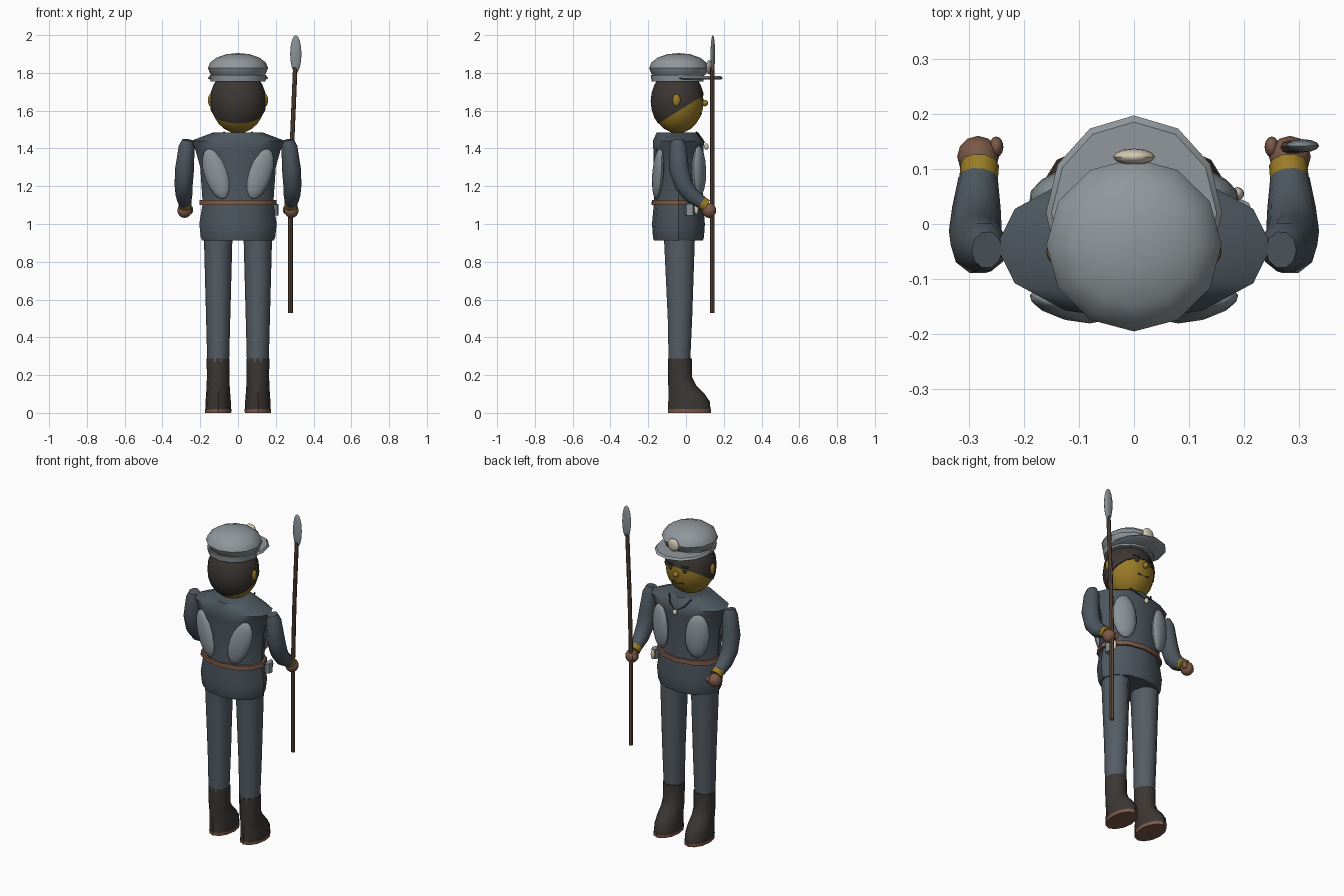
import bpy, bmesh, math
from mathutils import Vector, Euler, Matrix

if "Cube" in bpy.data.objects:
    bpy.data.objects.remove(bpy.data.objects["Cube"])


def mat(name, r, g, b):
    m = bpy.data.materials.new(name)
    m.diffuse_color = (r, g, b, 1)
    m.use_nodes = True
    m.node_tree.nodes["Principled BSDF"].inputs["Base Color"].default_value = m.diffuse_color
    return m


COAT = mat("slate_cloth", .075, .095, .115)
TROUSER = mat("trouser_cloth", .09, .11, .13)
HAT = mat("grey_felt", .28, .31, .33)
GOLD = mat("gold", .32, .2, .02)
DARK = mat("dark", .045, .038, .033)
BROWN = mat("brown", .2, .1, .065)
WOOD = mat("wood", .12, .075, .05)
CREAM = mat("cream", .65, .58, .46)
STEEL = mat("steel", .25, .29, .31)


def finish(name, bm, m):
    bmesh.ops.recalc_face_normals(bm, faces=bm.faces)
    me = bpy.data.meshes.new(name)
    bm.to_mesh(me)
    bm.free()
    me.materials.append(m)
    ob = bpy.data.objects.new(name, me)
    bpy.context.collection.objects.link(ob)
    return ob


def ball(name, loc, rad, m, rot=(0, 0, 0), seg=12, rings=8, cut=None):
    """Ellipsoid, optionally cut by a plane (point, normal), keeping the normal side."""
    bm = bmesh.new()
    mx = Matrix.LocRotScale(Vector(loc), Euler([math.radians(a) for a in rot]), Vector(rad))
    bmesh.ops.create_uvsphere(bm, u_segments=seg, v_segments=rings, radius=1, matrix=mx)
    if cut:
        r = bmesh.ops.bisect_plane(bm, geom=bm.verts[:] + bm.edges[:] + bm.faces[:],
                                   plane_co=cut[0], plane_no=cut[1], clear_inner=True)
        edges = [e for e in r["geom_cut"] if isinstance(e, bmesh.types.BMEdge)]
        bmesh.ops.holes_fill(bm, edges=edges)
    return finish(name, bm, m)


def loft(name, secs, m, n=12, follow=False):
    """Capped loft through sections (x, y, z, rx, ry); follow = rings turn with the path."""
    bm = bmesh.new()
    pts = [Vector(s[:3]) for s in secs]
    rows = []
    for i, s in enumerate(secs):
        u, v = Vector((1, 0, 0)), Vector((0, 1, 0))
        if follow:
            t = (pts[min(i + 1, len(pts) - 1)] - pts[max(i - 1, 0)]).normalized()
            v = t.cross(u).normalized()
            u = v.cross(t)
        rows.append([bm.verts.new(pts[i] + u * s[3] * math.cos(a) + v * s[4] * math.sin(a))
                     for a in [2 * math.pi * k / n for k in range(n)]])
    for a, b in zip(rows, rows[1:]):
        for k in range(n):
            bm.faces.new((a[k], a[(k + 1) % n], b[(k + 1) % n], b[k]))
    bm.faces.new(rows[0])
    bm.faces.new(rows[-1])
    return finish(name, bm, m)


def rod(name, pts, r, m, n=8):
    return loft(name, [(*p, r, r) for p in pts], m, n, True)


# Coat and belt
loft("coat", [(0, -.04, .912, .19, .13), (0, -.04, .93, .197, .135), (0, -.04, 1.0, .205, .14),
              (0, -.04, 1.11, .187, .13), (0, -.04, 1.3, .2, .13), (0, -.04, 1.39, .225, .133),
              (0, -.04, 1.44, .25, .135), (0, -.045, 1.485, .13, .11)], COAT)
loft("belt", [(0, -.04, 1.1, .205, .142), (0, -.04, 1.127, .203, .141)], BROWN)

# Head, hair and face
C = (0, -.045, 1.65)
ball("head", C, (.144, .138, .17), GOLD, seg=16, rings=12)
ball("hair", C, (.15, .142, .173), DARK, seg=16, rings=12,
     cut=((0, -.15, 1.53), (0, -.53, .85)))
ball("nose", (0, .1, 1.64), (.017, .017, .017), GOLD)
rod("mouth", [(-.035, .079, 1.585), (0, .086, 1.578), (.035, .079, 1.585)], .005, DARK, 6)

# Cap with peak and badge
loft("cap_band", [(0, -.045, 1.755, .145, .137), (0, -.045, 1.79, .15, .142)], HAT)
ball("cap_crown", (0, -.038, 1.825), (.159, .157, .08), HAT)
loft("cap_peak", [(0, .02, 1.765, .15, .165), (0, .02, 1.772, .16, .177),
                  (0, .02, 1.783, .15, .165)], HAT)
ball("cap_badge", (0, .122, 1.83), (.038, .015, .038), CREAM)

# Necklace with pendant
rod("necklace", [(-.075, .055, 1.487), (-.05, .085, 1.45), (0, .107, 1.42),
                 (.05, .085, 1.45), (.075, .055, 1.487)], .005, DARK, 6)
ball("pendant", (0, .108, 1.41), (.014, .012, .017), CREAM)

# Canteen on the belt
loft("canteen", [(.195, .02, 1.045, .02, .025), (.195, .02, 1.105, .02, .025)], STEEL, 8)
ball("canteen_cap", (.188, .055, 1.08), (.012, .012, .03), CREAM)

# Paired parts
for s, side in ((-1, "left"), (1, "right")):
    ball("ear_" + side, (s * .145, -.05, 1.655), (.014, .021, .033), GOLD)
    ball("eye_" + side, (s * .048, .081, 1.665), (.013, .01, .013), DARK)
    rod("eyebrow_" + side, [(s * .03, .088, 1.69), (s * .07, .077, 1.692)], .005, DARK, 6)

    # Front and back padded panels
    ball("chest_panel_" + side, (s * .125, .068, 1.28), (.07, .032, .135), STEEL,
         (0, s * 3, s * -22))
    ball("back_panel_" + side, (s * .118, -.148, 1.265), (.062, .027, .14), STEEL,
         (0, s * 19, s * 15))

    # Arm, cuff and fist
    loft("sleeve_" + side, [(s * .267, -.047, 1.445, .028, .034), (s * .272, -.042, 1.41, .042, .046),
                            (s * .283, -.037, 1.29, .05, .055), (s * .288, -.012, 1.205, .048, .05),
                            (s * .286, .03, 1.15, .044, .044), (s * .283, .082, 1.115, .036, .036)],
         COAT, 10, True)
    rod("cuff_" + side, [(s * .283, .07, 1.123), (s * .28, .108, 1.098)], .035, GOLD, 10)
    ball("hand_" + side, (s * .283, .122, 1.072), (.038, .038, .04), BROWN)
    ball("thumb_" + side, (s * .25, .14, 1.075), (.013, .019, .022), BROWN)

    # Leg, boot and sole
    x = s * .105
    loft("trouser_leg_" + side, [(x, -.035, .27, .058, .06), (x, -.032, .5, .064, .068),
                                 (x, -.035, .95, .076, .087)], TROUSER, 10)
    loft("boot_" + side, [(x, .018, .018, .068, .112), (x, .016, .06, .067, .11),
                          (x, .003, .1, .064, .096), (x, -.02, .145, .061, .074),
                          (x, -.031, .19, .06, .063), (x, -.032, .287, .061, .064)], DARK)
    loft("sole_" + side, [(x, .018, 0, .069, .113), (x, .018, .02, .07, .114)], BROWN)

# Spear
rod("spear_shaft", [(.278, .14, .53), (.278, .14, 1.1), (.287, .14, 1.45), (.303, .14, 1.83)],
    .012, WOOD)
ball("spear_head", (.306, .142, 1.9), (.03, .012, .1), STEEL)

# Smooth shading with sharp edges
for ob in bpy.context.scene.objects:
    ob.select_set(True)
    bpy.context.view_layer.objects.active = ob
bpy.ops.object.shade_smooth_by_angle(angle=math.radians(40))
